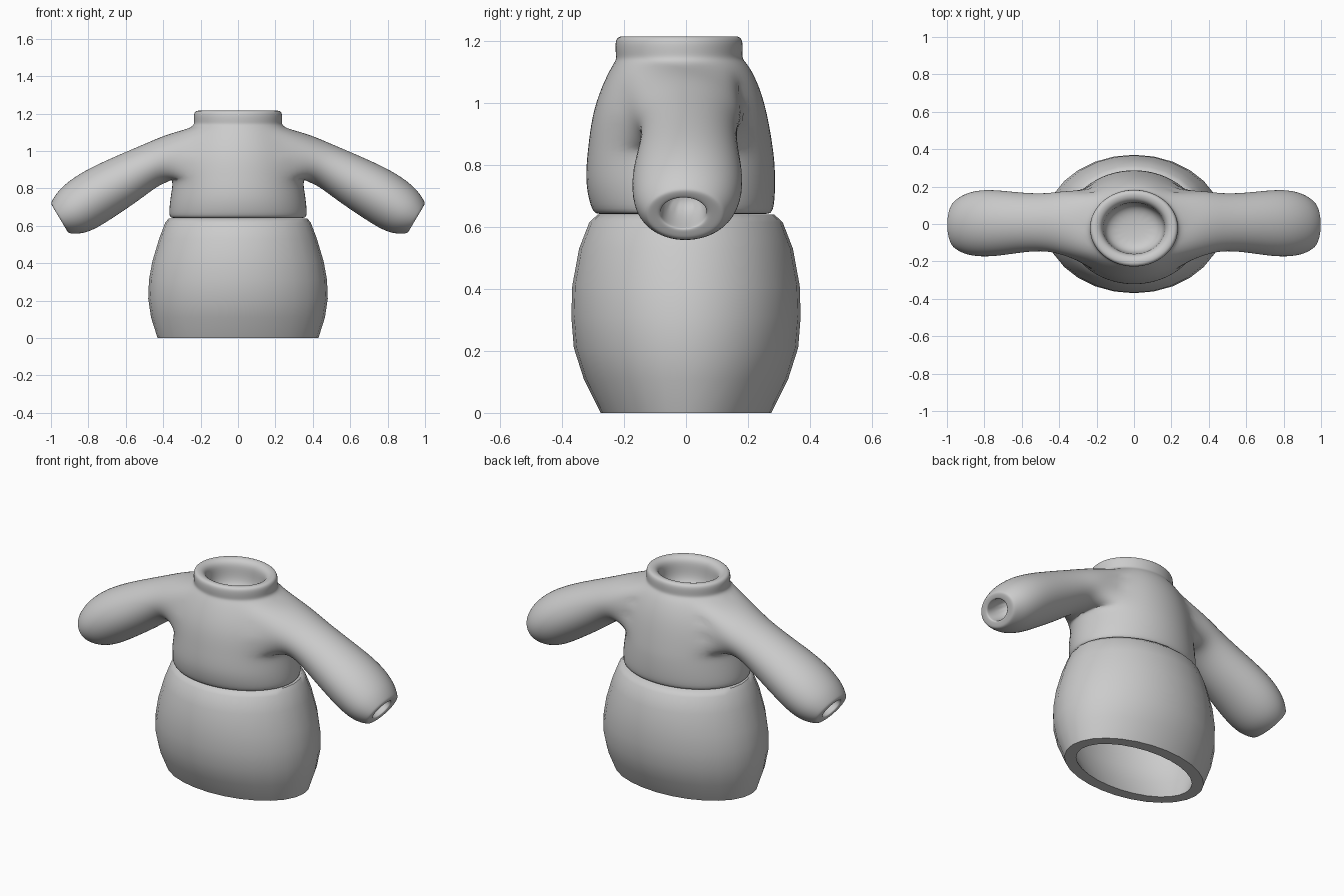
import bpy, bmesh, math
from mathutils import Vector

if "Cube" in bpy.data.objects:
    bpy.data.objects.remove(bpy.data.objects["Cube"])

cloth = bpy.data.materials.new("grey_cloth")
cloth.diffuse_color = (0.6, 0.6, 0.6, 1)
cloth.use_nodes = True
cloth.node_tree.nodes["Principled BSDF"].inputs["Base Color"].default_value = cloth.diffuse_color


def ring(bm, n, z, rx, y0, y1, grow=1.0):
    """Horizontal oval ring between y0 (front) and y1 (back)."""
    cy, ry = (y0 + y1) / 2, (y1 - y0) / 2 * grow
    return [bm.verts.new((rx * grow * math.cos(2 * math.pi * k / n),
                          cy + ry * math.sin(2 * math.pi * k / n), z)) for k in range(n)]


def bridge(bm, a, b):
    n = len(a)
    return [bm.faces.new((a[k], a[(k + 1) % n], b[(k + 1) % n], b[k])) for k in range(n)]


def finish(bm, name, levels, angle):
    bmesh.ops.recalc_face_normals(bm, faces=bm.faces)
    me = bpy.data.meshes.new(name)
    bm.to_mesh(me)
    bm.free()
    me.materials.append(cloth)
    ob = bpy.data.objects.new(name, me)
    bpy.context.collection.objects.link(ob)
    bpy.context.view_layer.objects.active = ob
    ob.select_set(True)
    if levels:
        mod = ob.modifiers.new("smooth", 'SUBSURF')
        mod.levels = mod.render_levels = levels
        bpy.ops.object.modifier_apply(modifier=mod.name)
    bpy.ops.object.shade_smooth_by_angle(angle=math.radians(angle))
    ob.select_set(False)


# Skirt: barrel-shaped hollow shell, closed at the waist
bm = bmesh.new()
outer = [(0, .43, .275), (.11, .465, .33), (.21, .48, .362), (.31, .476, .37),
         (.41, .458, .367), (.53, .422, .345), (.615, .39, .312), (.64, .37, .285)]
inner = [(z, rx - .065, ry - .065) for z, rx, ry in outer[:-1]]
profile = inner[::-1] + outer
rings = [ring(bm, 28, z, rx, -ry, ry) for z, rx, ry in profile]
for a, b in zip(rings, rings[1:]):
    bridge(bm, a, b)
bm.faces.new(rings[0])
bm.faces.new(rings[-1])
finish(bm, "skirt", 0, 50)

# Sweater: body and collar rings from the hem up, over the lip and down inside
bm = bmesh.new()
N = 16
body = [(.645, .28, -.22, .20), (.64, .355, -.285, .265), (.648, .372, -.305, .285),
        (.73, .366, -.325, .29), (.80, .354, -.323, .288),
        (.85, .35, -.318, .283), (.96, .34, -.305, .265), (1.05, .305, -.275, .24),
        (1.12, .262, -.24, .205), (1.14, .236, -.225, .183), (1.16, .236, -.228, .183),
        (1.20, .238, -.23, .185), (1.217, .225, -.218, .172), (1.215, .19, -.185, .14),
        (1.19, .165, -.16, .115), (1.13, .165, -.16, .115), (1.07, .15, -.15, .105),
        (1.04, .08, -.10, .05)]
rings = [ring(bm, N, *r, grow=1.02) for r in body]
LOW, HIGH = 5, 8   # rows of the armhole
for i, (a, b) in enumerate(zip(rings, rings[1:])):
    for k, f in enumerate(bridge(bm, a, b)):
        if LOW <= i < HIGH and k in (0, 1, 14, 15, 6, 7, 8, 9):
            bm.faces.remove(f)
bm.faces.new(rings[0])
bm.faces.new(rings[-1])

# Sleeve sections: top x, z, bottom x, z, half width in y, centre y
sleeve = [(.385, 1.088, .375, .835, .172, .006), (.50, 1.037, .435, .81, .152, .01),
          (.655, .972, .53, .735, .158, .008), (.79, .91, .65, .655, .176, .005),
          (.89, .852, .745, .592, .18, .004), (.965, .785, .825, .557, .165, 0),
          (.997, .73, .895, .557, .132, -.003), (1.0, .718, .909, .564, .122, -.004),
          (.992, .704, .917, .578, .098, -.006), (.983, .693, .926, .595, .075, -.008),
          (.973, .697, .914, .599, .074, -.008), (.86, .78, .79, .67, .07, 0)]
# Armhole outline as (column, row), starting at the top middle
loop = [(0, 8), (1, 8), (2, 8), (2, 7), (2, 6), (2, 5), (1, 5), (0, 5),
        (-1, 5), (-2, 5), (-2, 6), (-2, 7), (-2, 8), (-1, 8)]
for side in (1, -1):
    prev = [rings[r][(k if side > 0 else 8 - k) % N] for k, r in loop]
    for tx, tz, bx, bz, w, cy in sleeve:
        c = Vector(((tx + bx) / 2, cy, (tz + bz) / 2))
        up = Vector(((tx - bx) / 2, 0, (tz - bz) / 2)) * 1.03
        cur = []
        for j in range(14):
            a = 2 * math.pi * j / 14
            p = c + up * math.cos(a) + Vector((0, w * 1.03 * math.sin(a), 0))
            cur.append(bm.verts.new((p.x * side, p.y, p.z)))
        bridge(bm, prev, cur)
        prev = cur
    bm.faces.new(prev)
finish(bm, "sweater", 2, 50)
